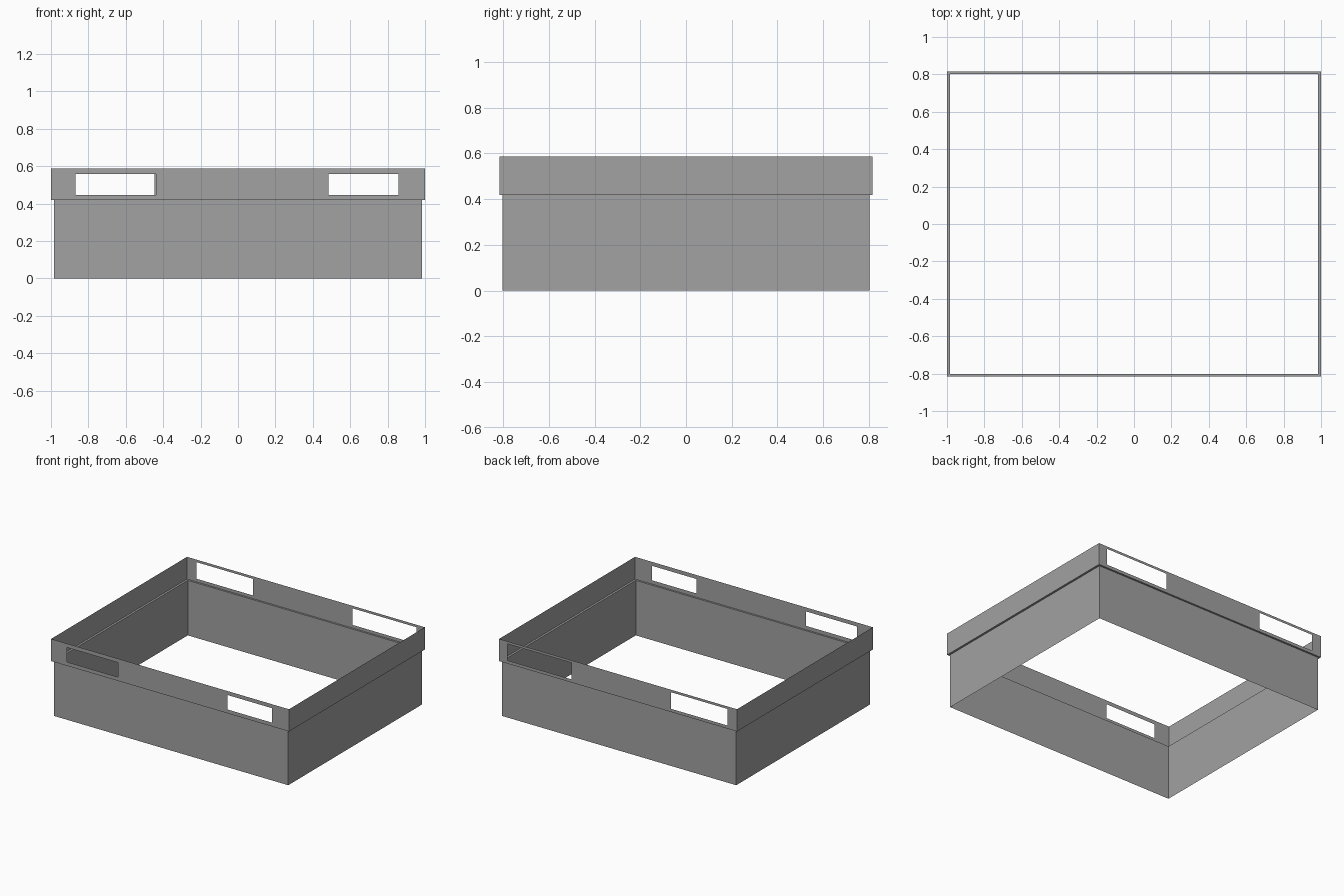
import bpy
import bmesh
from mathutils import Vector

if "Cube" in bpy.data.objects:
    bpy.data.objects.remove(bpy.data.objects["Cube"])

# One plain grey for the whole sheet-metal frame
grey = bpy.data.materials.new("plain_grey")
grey.use_nodes = True
COLOUR = (0.36, 0.36, 0.36, 1)
grey.diffuse_color = COLOUR
grey.node_tree.nodes["Principled BSDF"].inputs["Base Color"].default_value = COLOUR

BODY = (0.984, 0.802)    # half width, half depth
RIM = (1.0, 0.816)
LEDGE_Z, TOP_Z = 0.418, 0.587


def band(lower, upper):
    """Four-sided sheet joining two rectangles given as (half x, half y, z)."""
    bm = bmesh.new()
    corners = [(-1, -1), (1, -1), (1, 1), (-1, 1)]
    loops = [[bm.verts.new((sx * hx, sy * hy, z)) for sx, sy in corners]
             for hx, hy, z in (lower, upper)]
    a, b = loops
    for i in range(4):
        j = (i + 1) % 4
        bm.faces.new((a[i], a[j], b[j], b[i]))
    return bm


def cut_windows(bm, side, spans, z_low, z_high):
    """Open rectangular slots in the front (-1) or back (1) panel."""
    def panel():
        return [f for f in bm.faces if f.calc_center_median().y * side > RIM[1] - 0.001]

    cuts = [(Vector((x, 0, 0)), Vector((1, 0, 0))) for span in spans for x in span]
    cuts += [(Vector((0, 0, z)), Vector((0, 0, 1))) for z in (z_low, z_high)]
    for point, normal in cuts:
        faces = panel()
        geom = set(faces)
        for f in faces:
            geom.update(f.edges)
            geom.update(f.verts)
        bmesh.ops.bisect_plane(bm, geom=list(geom), plane_co=point, plane_no=normal)

    holes = []
    for f in panel():
        c = f.calc_center_median()
        if z_low < c.z < z_high and any(lo < c.x < hi for lo, hi in spans):
            holes.append(f)
    bmesh.ops.delete(bm, geom=holes, context='FACES')


def finish(bm, name):
    mesh = bpy.data.meshes.new(name)
    bm.to_mesh(mesh)
    bm.free()
    mesh.materials.append(grey)
    obj = bpy.data.objects.new(name, mesh)
    bpy.context.collection.objects.link(obj)


# Lower walls
finish(band((*BODY, 0), (*BODY, LEDGE_Z)), "lower_walls")

# Narrow step out to the rim
finish(band((*RIM, LEDGE_Z), (*BODY, LEDGE_Z)), "ledge")

# Upper rim with two slots in the front and two larger ones in the back
rim = band((*RIM, LEDGE_Z), (*RIM, TOP_Z))
cut_windows(rim, -1, [(-0.868, -0.439), (0.484, 0.858)], 0.447, 0.557)
cut_windows(rim, 1, [(-0.92, -0.446), (0.392, 0.928)], 0.442, 0.568)
finish(rim, "upper_rim")
